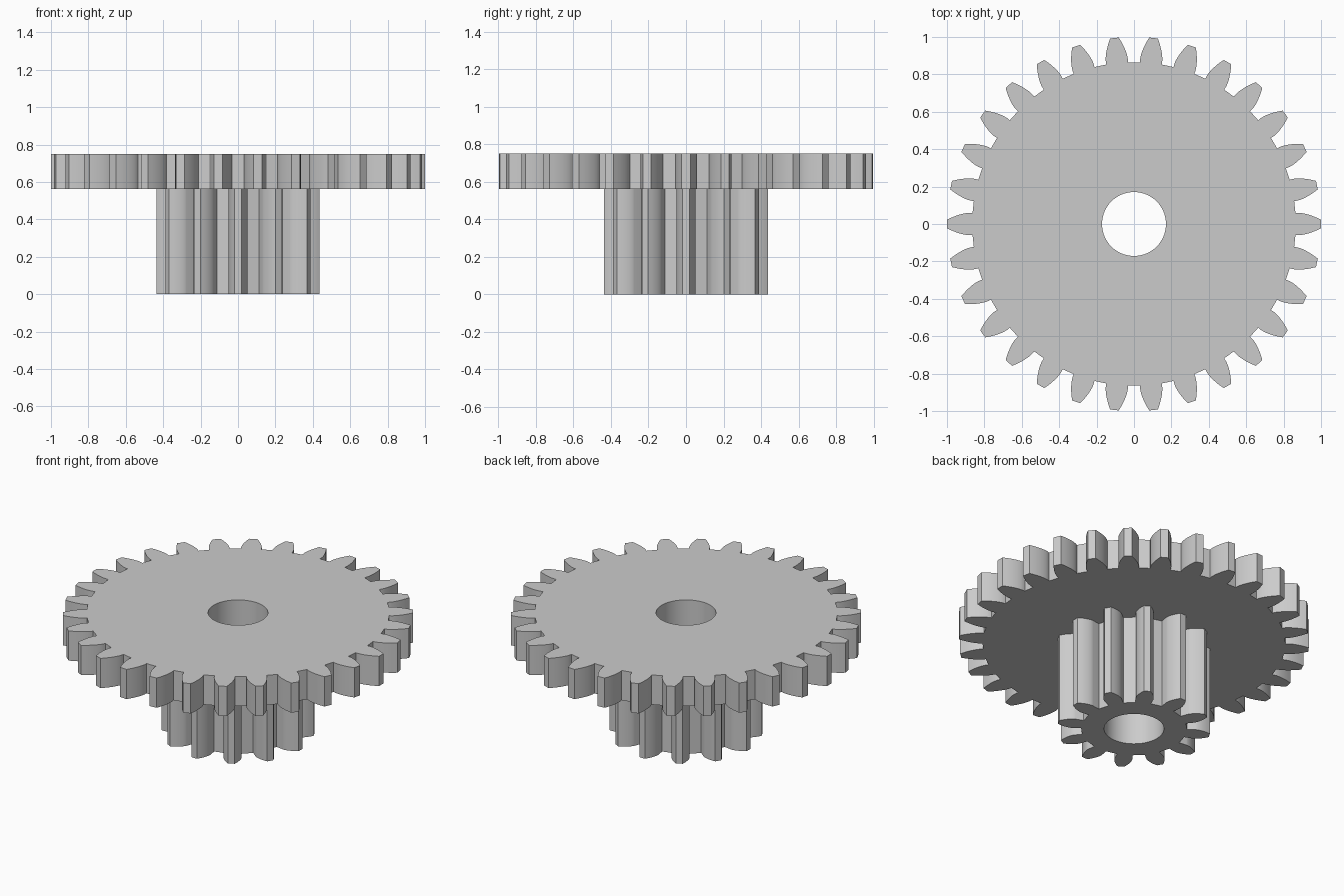
import bpy
import bmesh
from math import acos, cos, sin, tan, pi, radians, sqrt

if "Cube" in bpy.data.objects:
    bpy.data.objects.remove(bpy.data.objects["Cube"])

MODULE = 0.0625
PRESSURE = radians(20)
BORE = 0.171
FLANK_STEPS = 8
BORE_SIDES = 64

grey = bpy.data.materials.new("light grey")
grey.use_nodes = True
colour = (0.6, 0.6, 0.6, 1)
grey.diffuse_color = colour
grey.node_tree.nodes["Principled BSDF"].inputs["Base Color"].default_value = colour


def involute(angle):
    return tan(angle) - angle


def gear_outline(teeth):
    """Involute tooth profile repeated round the axis, first tooth on +x."""
    pitch = MODULE * teeth / 2
    base = pitch * cos(PRESSURE)
    tip = pitch + MODULE
    root = pitch - 1.157 * MODULE
    base_half = pi / (2 * teeth) + involute(PRESSURE)
    flank = [(root, base_half)]
    for i in range(FLANK_STEPS + 1):
        # square-root spacing keeps the strongly curved foot well sampled
        r = base + (tip - base) * (i / FLANK_STEPS) ** 1.5
        flank.append((r, base_half - involute(acos(min(1, base / r)))))
    tooth = [(r, -a) for r, a in flank] + [(r, a) for r, a in reversed(flank)]
    points = []
    for t in range(teeth):
        centre = 2 * pi * t / teeth
        points += [(r * cos(centre + a), r * sin(centre + a)) for r, a in tooth]
    return points


def make_gear(name, teeth, bottom, top):
    bm = bmesh.new()
    circle = [2 * pi * i / BORE_SIDES for i in range(BORE_SIDES)]
    bore = [(BORE * cos(a), BORE * sin(a)) for a in circle]
    edges = []
    for loop in (gear_outline(teeth), bore):
        verts = [bm.verts.new((x, y, bottom)) for x, y in loop]
        edges += [bm.edges.new((v, verts[i - 1])) for i, v in enumerate(verts)]
    # fill between teeth and bore, then pull up to full thickness
    bmesh.ops.triangle_fill(bm, edges=edges, use_beauty=True, normal=(0, 0, 1))
    result = bmesh.ops.extrude_face_region(bm, geom=bm.faces[:], use_keep_orig=True)
    raised = [g for g in result["geom"] if isinstance(g, bmesh.types.BMVert)]
    bmesh.ops.translate(bm, verts=raised, vec=(0, 0, top - bottom))
    bmesh.ops.recalc_face_normals(bm, faces=bm.faces[:])
    mesh = bpy.data.meshes.new(name)
    bm.to_mesh(mesh)
    bm.free()
    mesh.materials.append(grey)
    obj = bpy.data.objects.new(name, mesh)
    bpy.context.collection.objects.link(obj)
    bpy.ops.object.select_all(action="DESELECT")
    obj.select_set(True)
    bpy.context.view_layer.objects.active = obj
    bpy.ops.object.shade_smooth_by_angle(angle=radians(30))
    return obj


# long pinion below, wide gear on top, sharing one bore
make_gear("small_gear", 12, 0, 9 * MODULE)
make_gear("large_gear", 30, 9 * MODULE, 12 * MODULE)
